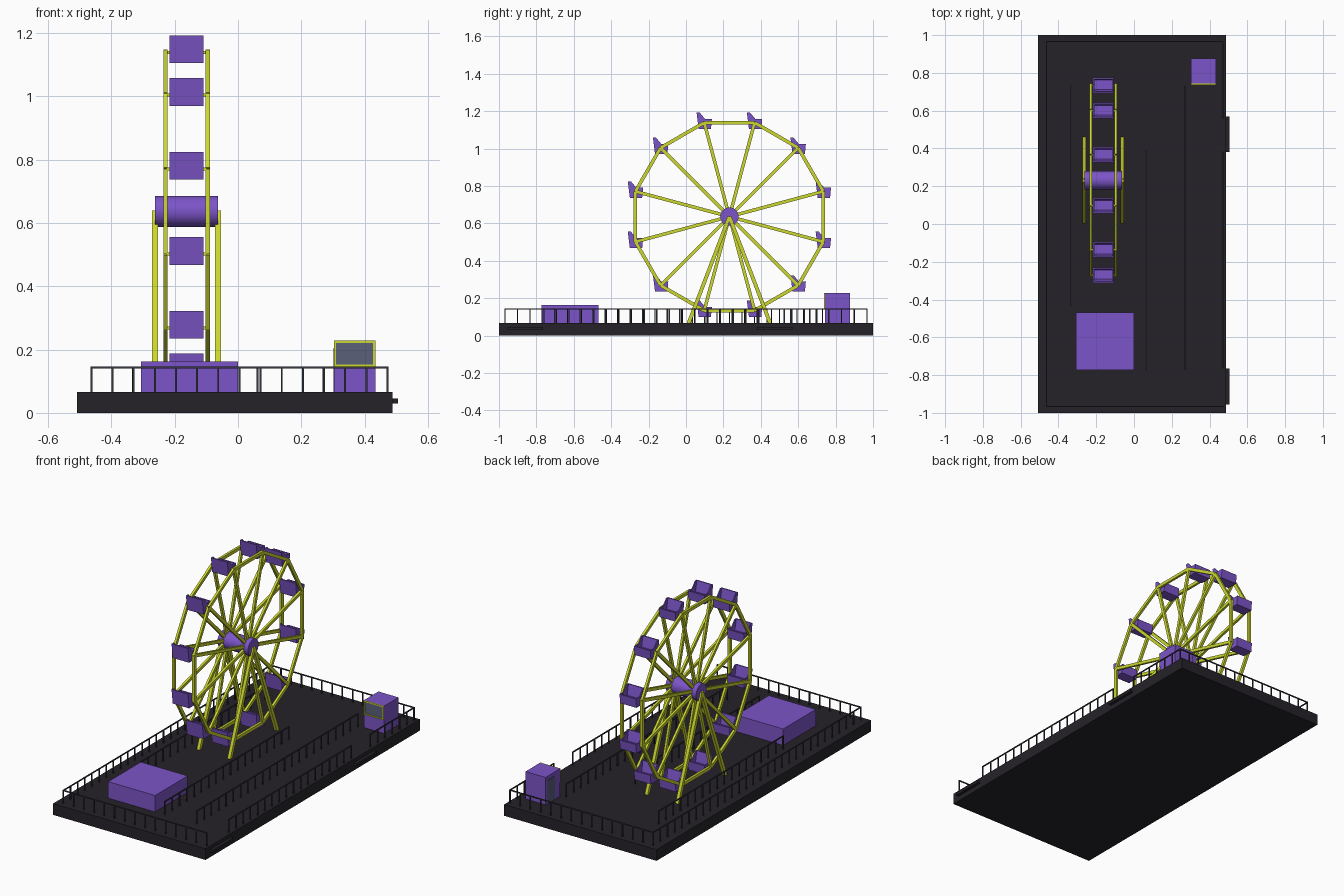
import bpy, bmesh
from math import sin, cos, radians, atan2, hypot, pi
from mathutils import Matrix, Vector

if "Cube" in bpy.data.objects:
    bpy.data.objects.remove(bpy.data.objects["Cube"])


def material(name, rgb):
    m = bpy.data.materials.new(name)
    m.diffuse_color = (*rgb, 1)
    m.use_nodes = True
    m.node_tree.nodes["Principled BSDF"].inputs["Base Color"].default_value = m.diffuse_color
    return m


DARK = material("dark", (0.019, 0.016, 0.022))
STEEL = material("steel", (0.035, 0.037, 0.05))
PURPLE = material("purple", (0.2, 0.09, 0.58))
LIME = material("lime", (0.6, 0.68, 0.03))
GLASS = material("glass", (0.1, 0.115, 0.19))


def finish(bm, name, mat):
    me = bpy.data.meshes.new(name)
    bmesh.ops.recalc_face_normals(bm, faces=bm.faces)
    bm.to_mesh(me)
    bm.free()
    me.materials.append(mat)
    ob = bpy.data.objects.new(name, me)
    bpy.context.collection.objects.link(ob)
    return ob


def add_box(bm, lo, hi):
    lo, hi = Vector(lo), Vector(hi)
    bmesh.ops.create_cube(bm, size=1, matrix=Matrix.Translation((lo + hi) / 2)
                          @ Matrix.Diagonal((*(hi - lo), 1)))


def box(name, lo, hi, mat):
    bm = bmesh.new()
    add_box(bm, lo, hi)
    return finish(bm, name, mat)


def add_beam(bm, x, p, q, w, d):
    """Square bar in the plane x = const, from p to q given as (y, z)."""
    dy, dz = q[0] - p[0], q[1] - p[1]
    m = (Matrix.Translation((x, (p[0] + q[0]) / 2, (p[1] + q[1]) / 2))
         @ Matrix.Rotation(-atan2(dy, dz), 4, 'X')
         @ Matrix.Diagonal((w, d, hypot(dy, dz), 1)))
    bmesh.ops.create_cube(bm, size=1, matrix=m)


# Base slab and side steps
TOP = 0.066
box("base", (-0.508, -1, 0), (0.488, 1, TOP), DARK)
for y0, y1 in ((0.38, 0.57), (-0.955, -0.765)):
    box("step", (0.47, y0, 0.03), (0.506, y1, 0.045), DARK)


# Railings: handrail plus evenly spaced posts
def railing(name, p, q):
    bm = bmesh.new()
    p, q = Vector(p), Vector(q)
    r, h = 0.003, 0.143
    add_box(bm, (p.x - r, p.y - r, h - r), (q.x + r, q.y + r, h + r))
    n = max(1, round((q - p).length / 0.067))
    for i in range(n + 1):
        c = p.lerp(q, i / n)
        add_box(bm, (c.x - r, c.y - r, TOP - 0.004), (c.x + r, c.y + r, h))
    finish(bm, name, STEEL)


L, R, F, B = -0.463, 0.472, -0.967, 0.967
railing("left_railing", (L, F), (L, B))
railing("front_railing", (L, F), (R, F))
railing("back_railing", (L, B), (R, B))
railing("right_railing_back", (R, 0.56), (R, B))
railing("right_railing_middle", (R, -0.76), (R, 0.38))
railing("queue_railing_left", (-0.332, -0.43), (-0.332, 0.73))
railing("queue_railing_middle", (0.062, -0.77), (0.062, 0.385))
railing("queue_railing_right", (0.27, -0.77), (0.27, 0.73))

# Wheel: two twelve-sided rims with spokes
CY, CZ, RAD, MID = 0.232, 0.636, 0.52, -0.1625
pts = [(CY + RAD * cos(radians(15 + 30 * i)), CZ + RAD * sin(radians(15 + 30 * i)))
       for i in range(12)]
for side in (-1, 1):
    x = MID + side * 0.0665
    bm = bmesh.new()
    for i, p in enumerate(pts):
        add_beam(bm, x, p, pts[(i + 1) % 12], 0.014, 0.019)
        add_beam(bm, x, (CY, CZ), p, 0.0135, 0.018)
    finish(bm, "wheel_frame", LIME)

    # A-frame legs outside each rim
    bm = bmesh.new()
    for foot in (0.012, 0.452):
        add_beam(bm, MID + side * 0.1, (foot, TOP - 0.005), (CY, CZ), 0.019, 0.02)
    finish(bm, "support_legs", LIME)

# Hub drum
bm = bmesh.new()
bmesh.ops.create_cone(bm, cap_ends=True, segments=32, radius1=0.049, radius2=0.049,
                      depth=0.2, matrix=Matrix.Translation((MID, CY, CZ))
                      @ Matrix.Rotation(pi / 2, 4, 'Y'))
hub = finish(bm, "hub", PURPLE)
bpy.context.view_layer.objects.active = hub
hub.select_set(True)
bpy.ops.object.shade_smooth_by_angle()

# Seats: profile side panels with back, front and cushion between them
SIDE = [(-0.041, 0.054), (-0.024, 0.054), (0.004, 0.02), (0.041, 0.02),
        (0.036, -0.034), (-0.03, -0.034)]
BODY = [(-0.041, 0.054), (-0.034, 0.054), (-0.022, -0.008), (0.028, -0.008),
        (0.033, 0.02), (0.041, 0.02), (0.036, -0.034), (-0.03, -0.034)]


def add_prism(bm, profile, x0, x1, y, z):
    a, b = [[bm.verts.new((x, y + u, z + v)) for u, v in profile] for x in (x0, x1)]
    bm.faces.new(a)
    bm.faces.new(b[::-1])
    for i in range(len(a)):
        j = (i + 1) % len(a)
        bm.faces.new((a[i], a[j], b[j], b[i]))


for y, z in pts:
    bm = bmesh.new()
    add_prism(bm, SIDE, MID - 0.0535, MID - 0.0475, y, z)
    add_prism(bm, BODY, MID - 0.0475, MID + 0.0475, y, z)
    add_prism(bm, SIDE, MID + 0.0475, MID + 0.0535, y, z)
    finish(bm, "seat", PURPLE)
    for s in (-1, 1):
        c = MID + s * 0.057
        box("seat_pin", (c - 0.006, y - 0.005, z - 0.005),
            (c + 0.006, y + 0.005, z + 0.005), LIME)

# Boarding platform
box("boarding_platform", (-0.306, -0.773, TOP), (0, -0.469, 0.163), PURPLE)

# Ticket booth with framed window and side door
X0, X1, Y0, Y1, ZT = 0.303, 0.434, 0.743, 0.876, 0.228
box("booth", (X0, Y0, TOP), (X1, Y1, ZT), PURPLE)
box("booth_window", (X0 + 0.006, Y0 - 0.002, 0.15), (X1 - 0.006, Y0 + 0.01, ZT - 0.006), GLASS)
bm = bmesh.new()
for x in (X0, X1 - 0.007):
    add_box(bm, (x, Y0 - 0.006, 0.146), (x + 0.007, Y0, ZT))
for z in (0.146, ZT - 0.007):
    add_box(bm, (X0, Y0 - 0.006, z), (X1, Y0, z + 0.007))
finish(bm, "booth_window_frame", LIME)
box("booth_door", (X0 - 0.002, 0.79, TOP), (X0 + 0.01, 0.86, 0.205), GLASS)
